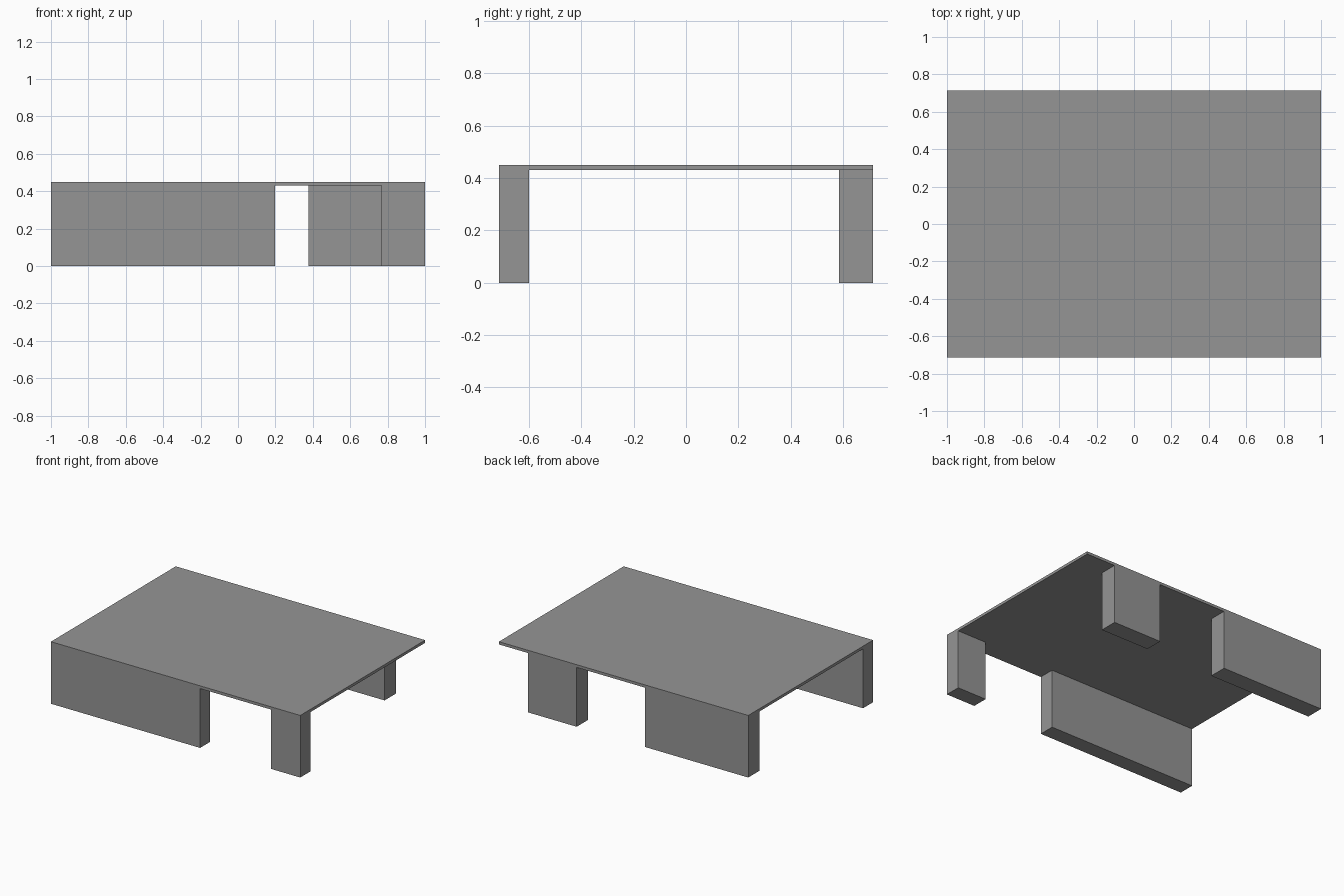
import bpy

if "Cube" in bpy.data.objects:
    bpy.data.objects.remove(bpy.data.objects["Cube"])

grey = bpy.data.materials.new("concrete grey")
grey.diffuse_color = (0.3, 0.3, 0.3, 1)
grey.use_nodes = True
grey.node_tree.nodes["Principled BSDF"].inputs["Base Color"].default_value = grey.diffuse_color


def box(name, x, y, z):
    """Box spanning the given (min, max) ranges."""
    spans = (x, y, z)
    bpy.ops.mesh.primitive_cube_add(size=1, location=[(a + b) / 2 for a, b in spans])
    ob = bpy.context.object
    ob.name = name
    ob.scale = [b - a for a, b in spans]
    bpy.ops.object.transform_apply(location=False, rotation=False, scale=True)
    ob.data.materials.append(grey)
    return ob


HALF_Y, UNDER, TOP = 0.715, 0.43, 0.45
FRONT = (-HALF_Y, -0.6)
BACK = (0.585, HALF_Y)

# Flat roof slab
box("roof_slab", (-1, 1), (-HALF_Y, HALF_Y), (UNDER, TOP))

# Supporting walls and piers, flush with the long edges of the slab
for name, x, y in (
    ("front_wall", (-1, 0.197), FRONT),
    ("front_corner_pier", (0.766, 1), FRONT),
    ("back_wall", (-1, -0.17), BACK),
    ("back_pier", (0.376, 0.766), BACK),
):
    box(name, x, y, (0, UNDER))
